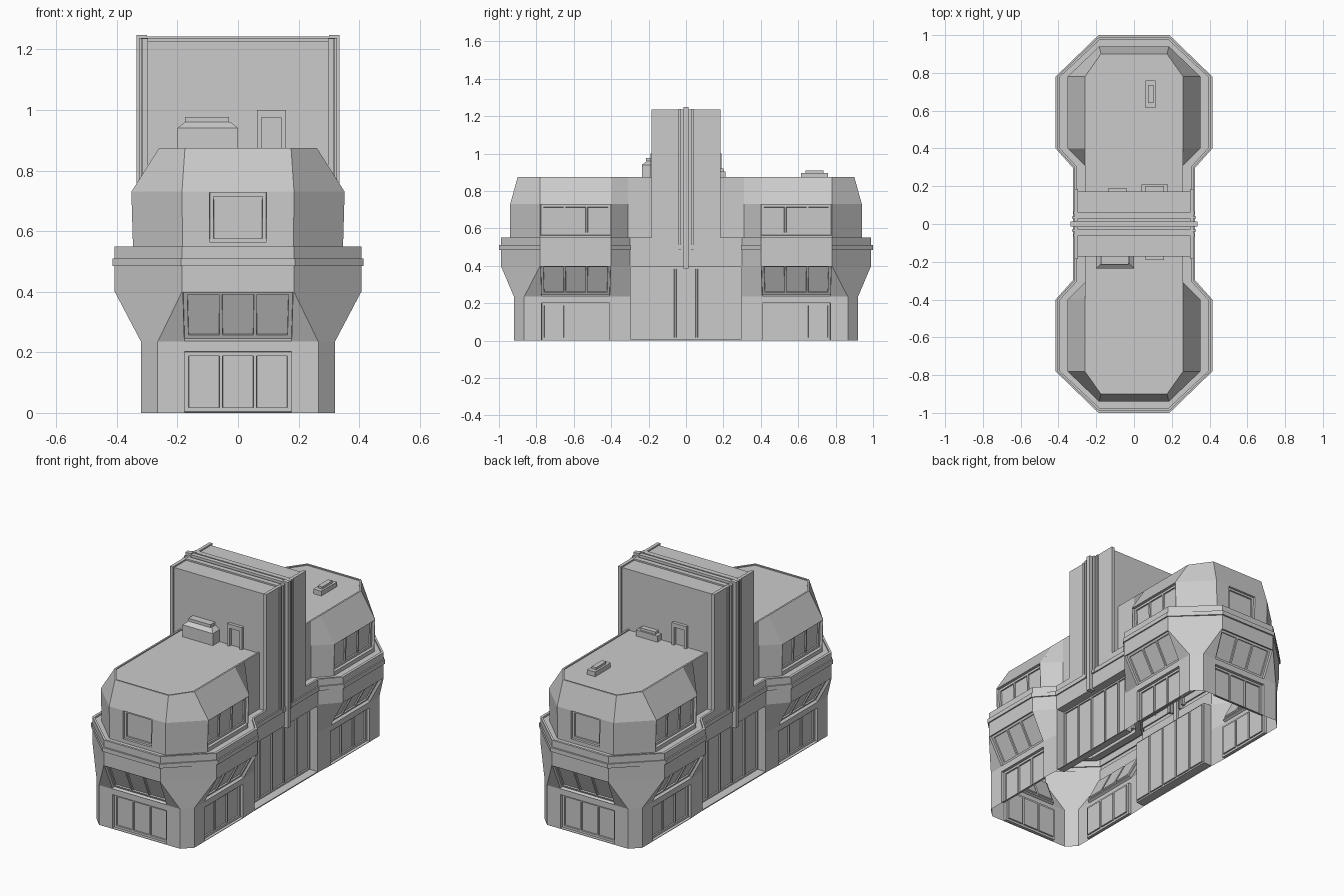
import bpy, bmesh

if "Cube" in bpy.data.objects:
    bpy.data.objects.remove(bpy.data.objects["Cube"])

# ---------- helpers ----------
def finish(bm, name):
    mesh = bpy.data.meshes.new(name)
    bm.normal_update()
    bm.to_mesh(mesh)
    bm.free()
    ob = bpy.data.objects.new(name, mesh)
    bpy.context.collection.objects.link(ob)
    return ob

def box(name, x, y, z, top=0.0, bottom=True):
    """Box from ranges; top = inward taper of the upper face."""
    bm = bmesh.new()
    lo = [(x[0], y[0]), (x[1], y[0]), (x[1], y[1]), (x[0], y[1])]
    hi = [(x[0]+top, y[0]+top), (x[1]-top, y[0]+top), (x[1]-top, y[1]-top), (x[0]+top, y[1]-top)]
    a = [bm.verts.new((*p, z[0])) for p in lo]
    b = [bm.verts.new((*p, z[1])) for p in hi]
    if bottom:
        bm.faces.new(a[::-1])
    bm.faces.new(b)
    for i in range(4):
        j = (i+1) % 4
        bm.faces.new((a[i], a[j], b[j], b[i]))
    return finish(bm, name)

def ring(bm, quarter, z):
    """Mirror a quarter outline into a full counter-clockwise ring."""
    half = quarter + [(x, -y) for x, y in reversed(quarter)]
    full = half + [(-x, y) for x, y in reversed(half)]
    seen = {}
    for p in full:
        if p not in seen:
            seen[p] = bm.verts.new((*p, z))
    return [seen[p] for p in full]

def split(bm, f, cuts):
    """Split an upright quad into columns at the given fractions."""
    vs = list(f.verts)
    k = min(range(4), key=lambda i: vs[i].co.z + vs[(i+1) % 4].co.z)
    a, b, c, d = vs[k:] + vs[:k]
    bm.faces.remove(f)
    cols = [(a, d)]
    for t in cuts:
        cols.append((bm.verts.new(a.co.lerp(b.co, t)), bm.verts.new(d.co.lerp(c.co, t))))
    cols.append((b, c))
    out = [bm.faces.new((p[0], q[0], q[1], p[1])) for p, q in zip(cols, cols[1:])]
    bm.normal_update()
    return out

def inset(bm, faces, thick, depth):
    bm.normal_update()
    bmesh.ops.inset_individual(bm, faces=faces, thickness=thick, depth=depth, use_even_offset=True)

def window(bm, f, panes, border=0.003, depth=-0.016, frame=0.008):
    """Recessed opening, flat frame, then a row of sunken panes."""
    inset(bm, [f], border, 0)
    inset(bm, [f], 0.001, depth)
    inset(bm, [f], frame, 0)
    parts = split(bm, f, [i/panes for i in range(1, panes)])
    inset(bm, parts, 0.005, 0)
    inset(bm, parts, 0.001, -0.008)

# ---------- main shell: lofted quarter outlines ----------
F = (0.315, -0.30)
base = [(0.18, -0.92), (0.265, -0.92), (0.32, -0.865), (0.32, -0.775), (0.32, -0.405), F]

def octo(ax, ay, dx, f, dy=-0.78, ey=-0.40):
    return [(ax, ay), (ax, ay), (dx, dy), (dx, dy), (dx, ey), f]

wall = octo(0.185, -0.99, 0.407, F)
band = octo(0.188, -1.0, 0.415, (0.323, -0.297))
lip = octo(0.181, -0.976, 0.391, (0.303, -0.304))
upper = octo(0.183, -0.94, 0.347, (0.26, -0.31))
eave = octo(0.185, -0.94, 0.352, (0.26, -0.31))
roof = octo(0.175, -0.90, 0.26, (0.26, -0.31))
roof_in = octo(0.17, -0.89, 0.25, (0.25, -0.31), -0.777)
levels = [(base, 0), (base, 0.205), (base, 0.235), (wall, 0.40), (wall, 0.485), (band, 0.485),
          (band, 0.51), (wall, 0.51), (wall, 0.55), (lip, 0.55), (lip, 0.54), (upper, 0.54),
          (upper, 0.56), (eave, 0.73), (roof, 0.875), (roof_in, 0.875), (roof_in, 0.869)]
bm = bmesh.new()
rings = [ring(bm, q, z) for q, z in levels]
ENDS, SIDES, MIDDLE = (11, 23), (3, 7, 15, 19), (5, 17)
windows, end_windows = [], []
for n, (lo, hi) in enumerate(zip(rings, rings[1:])):
    for i in range(24):
        j = (i+1) % 24
        if n < 3 and i in MIDDLE:
            continue
        vs = list(dict.fromkeys((lo[i], lo[j], hi[j], hi[i])))
        if len(vs) < 3:
            continue
        f = bm.faces.new(vs)
        if n in (0, 2) and i in ENDS + SIDES or n == 12 and i in SIDES:
            windows.append(f)
        elif n == 12 and i in ENDS:
            end_windows.append(f)
bm.faces.new(list(dict.fromkeys(rings[-1])))
doors = [bm.faces.new((rings[0][i], rings[0][i+1], rings[3][i+1], rings[3][i])) for i in MIDDLE]
for f in windows:
    window(bm, f, 3)
for f in doors:
    window(bm, f, 5, 0.006, -0.05, 0.004)
for f in end_windows:
    mid = split(bm, f, (0.24, 0.76))[1]
    inset(bm, [mid], 0.002, 0)
    inset(bm, [mid], 0.001, -0.012)
    inset(bm, [mid], 0.012, 0)
    inset(bm, [mid], 0.001, -0.008)
finish(bm, "building_shell")

# ---------- central slab with end plates, ribs and fin ----------
box("slab_core", (-0.30, 0.30), (-0.172, 0.172), (0.54, 1.228), bottom=False)
for s, side in ((-1, "left"), (1, "right")):
    def sx(a, b):
        return tuple(sorted((s*a, s*b)))
    box("slab_end_" + side, sx(0.297, 0.316), (-0.184, 0.184), (0.54, 1.236), bottom=False)
    for t, end in ((-1, "front"), (1, "back")):
        def sy(a, b):
            return tuple(sorted((t*a, t*b)))
        box(f"end_rib_{side}_{end}", sx(0.30, 0.327), sy(0.028, 0.04), (0.485, 1.238))
        box(f"outer_rib_{side}_{end}", sx(0.30, 0.321), sy(0.052, 0.066), (0.50, 1.236))
    box("end_fin_" + side, sx(0.30, 0.335), (-0.013, 0.013), (0.385, 1.248))
box("top_fin", (-0.30, 0.30), (-0.013, 0.013), (1.22, 1.243), bottom=False)
for t, end in ((-1, "front"), (1, "back")):
    box("top_rib_" + end, (-0.30, 0.30), tuple(sorted((t*0.03, t*0.06))), (1.22, 1.237), bottom=False)

# ---------- rooftop housings, doors and vent ----------
box("front_housing", (-0.20, 0), (-0.235, -0.165), (0.865, 0.94), bottom=False)
box("front_housing_slope", (-0.20, 0), (-0.235, -0.145), (0.94, 0.96), 0.025)
box("front_housing_cap", (-0.175, -0.03), (-0.215, -0.165), (0.96, 0.977))
box("back_housing", (0.04, 0.18), (0.165, 0.21), (0.865, 0.905), bottom=False)
box("back_housing_cap", (0.06, 0.16), (0.165, 0.20), (0.905, 0.92))
for t, name, x0 in ((-1, "front", 0.062), (1, "back", -0.135)):
    for part, x, z in (("left_jamb", (x0, x0+0.016), (0.865, 1.0)),
                       ("right_jamb", (x0+0.08, x0+0.096), (0.865, 1.0)),
                       ("lintel", (x0, x0+0.096), (0.975, 1.0))):
        box(f"{name}_door_{part}", x, tuple(sorted((t*0.165, t*0.19))), z)
box("roof_vent", (0.062, 0.115), (0.615, 0.76), (0.865, 0.897), bottom=False)
box("roof_vent_cap", (0.074, 0.103), (0.64, 0.735), (0.897, 0.91))
